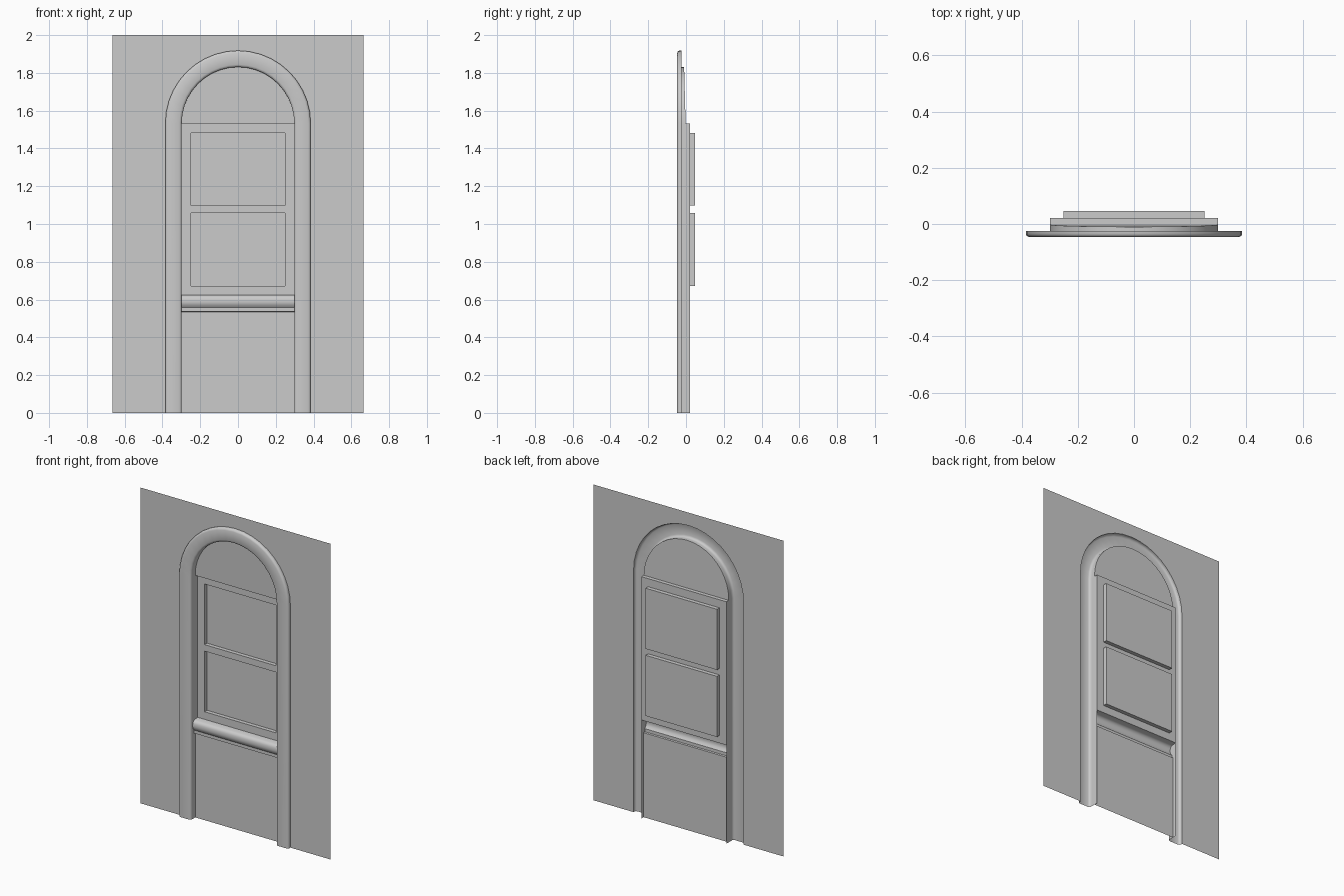
import bpy, bmesh, math

if "Cube" in bpy.data.objects:
    bpy.data.objects.remove(bpy.data.objects["Cube"])

# Depth levels (front to back) and main dimensions
WALL_Y, PANEL_Y, FRAME_Y, GLASS_Y = -0.025, -0.002, 0.022, 0.047
R_OUT, R_IN, SPRING, SEGS = 0.385, 0.298, 1.533, 20


def make(name, faces, smooth=None):
    """Build one sheet object from face point lists, facing the front."""
    bm = bmesh.new()
    for pts in faces:
        bm.faces.new([bm.verts.new(p) for p in pts])
    bmesh.ops.remove_doubles(bm, verts=bm.verts, dist=1e-5)
    bmesh.ops.recalc_face_normals(bm, faces=bm.faces)
    if sum(f.normal.y * f.calc_area() for f in bm.faces) > 0:
        bmesh.ops.reverse_faces(bm, faces=bm.faces)
    me = bpy.data.meshes.new(name)
    bm.to_mesh(me)
    bm.free()
    ob = bpy.data.objects.new(name, me)
    bpy.context.collection.objects.link(ob)
    if smooth:
        bpy.ops.object.select_all(action='DESELECT')
        ob.select_set(True)
        bpy.context.view_layer.objects.active = ob
        bpy.ops.object.shade_smooth_by_angle(angle=math.radians(smooth))
    return ob


def arch(r, y):
    """Half circle from right to left; y is a number or a function of z."""
    pts = []
    for i in range(SEGS + 1):
        a = math.pi * i / SEGS
        z = SPRING + r * math.sin(a)
        pts.append((r * math.cos(a), y(z) if callable(y) else y, z))
    return pts


def arch_with_legs(r, y):
    return [(r, y, 0)] + arch(r, y) + [(-r, y, 0)]


def strip(a, b):
    return [(a[i], a[i + 1], b[i + 1], b[i]) for i in range(len(a) - 1)]


def rect(x0, x1, z0, z1, y):
    return [(x0, y, z0), (x1, y, z0), (x1, y, z1), (x0, y, z1)]


def tympanum_y(z):
    return -0.002 - 0.008 * (z - SPRING) / R_IN


# Wall sheet with an arched opening
make("wall", [[(-0.665, WALL_Y, 0), (-0.665, WALL_Y, 2), (0.665, WALL_Y, 2),
               (0.665, WALL_Y, 0)] + arch_with_legs(R_OUT, WALL_Y)])

# Rounded trim swept around the arch, plus the reveals behind it
profile = [(R_OUT, WALL_Y), (R_OUT, -0.036), (0.381, -0.043), (0.372, -0.047),
           (0.311, -0.047), (0.302, -0.043), (R_IN, -0.036), (R_IN, WALL_Y)]
rails = [arch_with_legs(r, y) for r, y in profile]
faces = [f for a, b in zip(rails, rails[1:]) for f in strip(a, b)]
faces += strip(arch(R_IN, WALL_Y), arch(R_IN, tympanum_y))
for x in (-R_IN, R_IN):
    faces.append([(x, WALL_Y, 0), (x, FRAME_Y, 0),
                  (x, FRAME_Y, SPRING), (x, WALL_Y, SPRING)])
make("arch_trim", faces, 50)

# Panel inside the arch and the ledge stepping back to the window
ledge = [(-R_IN, PANEL_Y, SPRING), (R_IN, PANEL_Y, SPRING),
         (R_IN, FRAME_Y, SPRING), (-R_IN, FRAME_Y, SPRING)]
make("arch_panel", [arch(R_IN, tympanum_y), ledge])

# Window frame with two recessed panes
xs = [-R_IN, -0.25, 0.25, R_IN]
zs = [0.625, 0.673, 1.057, 1.098, 1.482, SPRING]
faces = []
for i in range(3):
    for j in range(5):
        cell = (xs[i], xs[i + 1], zs[j], zs[j + 1])
        front = rect(*cell, FRAME_Y)
        if i == 1 and j in (1, 3):
            back = rect(*cell, GLASS_Y)
            faces += strip(front + front[:1], back + back[:1]) + [back]
        else:
            faces.append(front)
make("window_frame", faces)

# Moulded sill
sill = [(FRAME_Y, 0.625), (-0.010, 0.622), (-0.021, 0.616), (-0.027, 0.604),
        (-0.028, 0.585), (-0.024, 0.57), (-0.013, 0.557), (-0.013, 0.537),
        (PANEL_Y, 0.535)]
make("sill", strip([(-R_IN, y, z) for y, z in sill],
                   [(R_IN, y, z) for y, z in sill]), 40)

# Panel below the sill
make("lower_panel", [rect(-R_IN, R_IN, 0, 0.535, PANEL_Y)])
